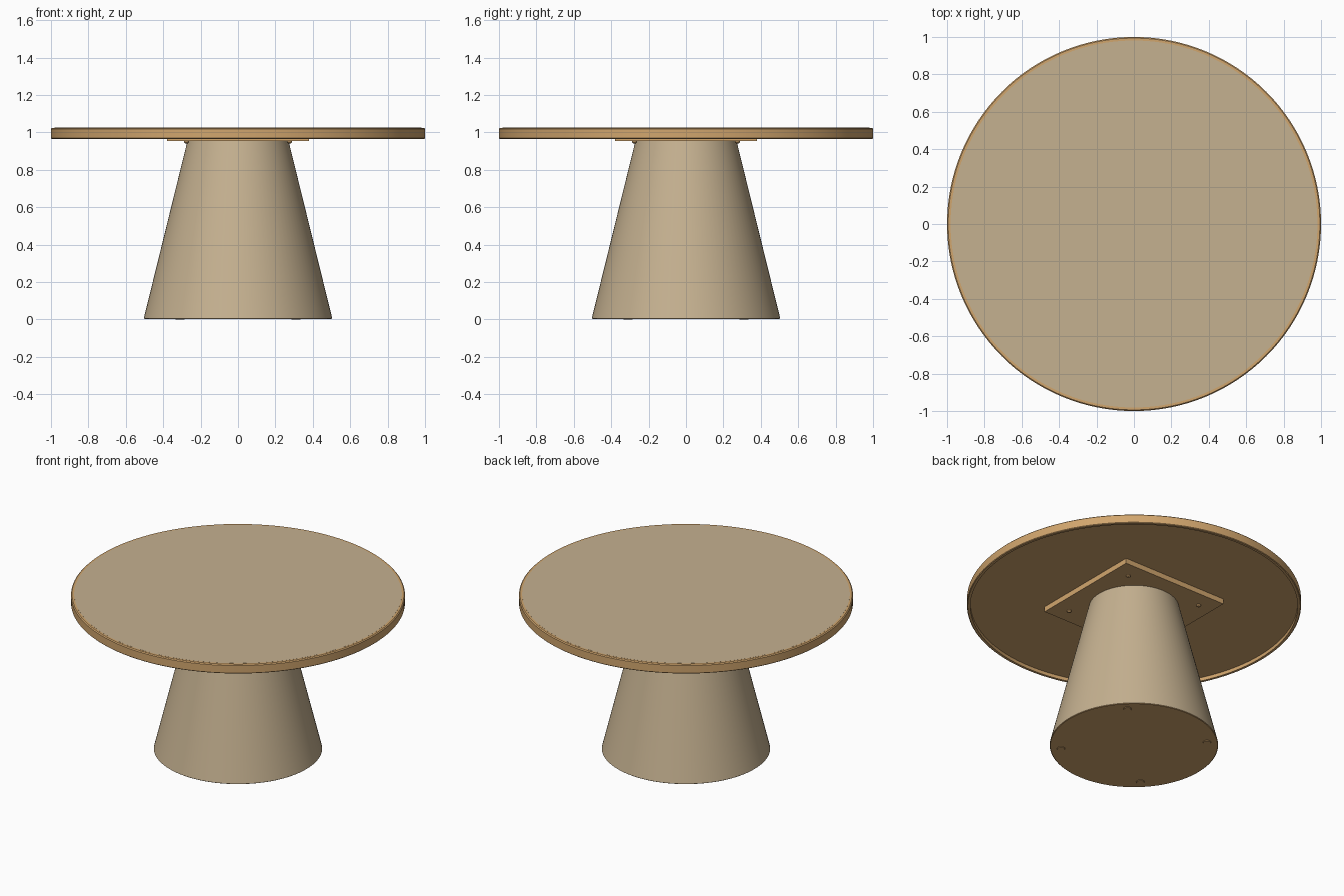
import bpy, bmesh, math

cube = bpy.data.objects.get("Cube")
if cube:
    bpy.data.objects.remove(cube, do_unlink=True)


def make_material(name, rgb):
    mat = bpy.data.materials.new(name)
    mat.use_nodes = True
    mat.diffuse_color = (*rgb, 1)
    bsdf = mat.node_tree.nodes["Principled BSDF"]
    bsdf.inputs["Base Color"].default_value = (*rgb, 1)
    bsdf.inputs["Roughness"].default_value = 0.6
    return mat


veneer = make_material("pale tan veneer", (0.56, 0.44, 0.28))
plywood = make_material("warm plywood", (0.64, 0.38, 0.155))


def add_object(name, bm, mats):
    bmesh.ops.recalc_face_normals(bm, faces=bm.faces)
    mesh = bpy.data.meshes.new(name)
    bm.to_mesh(mesh)
    bm.free()
    for mat in mats:
        mesh.materials.append(mat)
    obj = bpy.data.objects.new(name, mesh)
    bpy.context.collection.objects.link(obj)
    bpy.ops.object.select_all(action='DESELECT')
    obj.select_set(True)
    bpy.context.view_layer.objects.active = obj
    bpy.ops.object.shade_smooth_by_angle(angle=math.radians(30))
    return obj


def lathe(name, profile, mats, steps=96, centre=(0, 0), closed=False):
    """Revolve (radius, height) points about a vertical axis."""
    bm = bmesh.new()
    cx, cy = centre
    verts = [bm.verts.new((cx + r, cy, z)) for r, z in profile]
    pairs = list(zip(verts, verts[1:]))
    if closed:
        pairs.append((verts[-1], verts[0]))
    edges = [bm.edges.new(p) for p in pairs]
    bmesh.ops.spin(bm, geom=verts + edges, cent=(cx, cy, 0), axis=(0, 0, 1),
                   angle=math.tau, steps=steps)
    bmesh.ops.remove_doubles(bm, verts=bm.verts, dist=1e-5)
    bmesh.ops.dissolve_degenerate(bm, edges=bm.edges, dist=1e-6)
    return add_object(name, bm, mats)


# Round top: edge band that hangs below a thinner veneered board
lathe("tabletop_edge_band",
      [(0.98, 0.965), (0.996, 0.965), (1, 0.969), (1, 1.019),
       (0.994, 1.025), (0.98, 1.025)], [plywood], steps=128, closed=True)
board = lathe("tabletop_board",
              [(0, 0.988), (0.981, 0.988), (0.981, 1.0255), (0, 1.0255)],
              [plywood, veneer], steps=128)
for face in board.data.polygons:
    face.material_index = 1 if face.normal.z > 0.5 else 0

# Square mounting plate under the board
bm = bmesh.new()
bmesh.ops.create_cube(bm, size=1)
bmesh.ops.scale(bm, vec=(0.76, 0.76, 0.036), verts=bm.verts)
bmesh.ops.translate(bm, vec=(0, 0, 0.972), verts=bm.verts)
add_object("mounting_plate", bm, [plywood])

# Tapered pedestal with a plywood underside
pedestal = lathe("pedestal",
                 [(0, 0.003), (0.5, 0.003), (0.504, 0.006), (0.27, 0.956), (0, 0.956)],
                 [veneer, plywood])
for face in pedestal.data.polygons:
    face.material_index = 1 if face.normal.z < -0.5 else 0

# Plate screws and floor glides on the diagonals
for x_name, sx in (("left", 1), ("right", -1)):
    for y_name, sy in (("front", -1), ("back", 1)):
        lathe(f"plate_screw_{y_name}_{x_name}",
              [(0, 0.942), (0.007, 0.942), (0.013, 0.948), (0.013, 0.956)],
              [plywood], steps=16, centre=(sx * 0.275, sy * 0.275))
        lathe(f"floor_glide_{y_name}_{x_name}",
              [(0, 0), (0.022, 0), (0.026, 0.004)],
              [plywood], steps=20, centre=(sx * 0.31, sy * 0.31))
